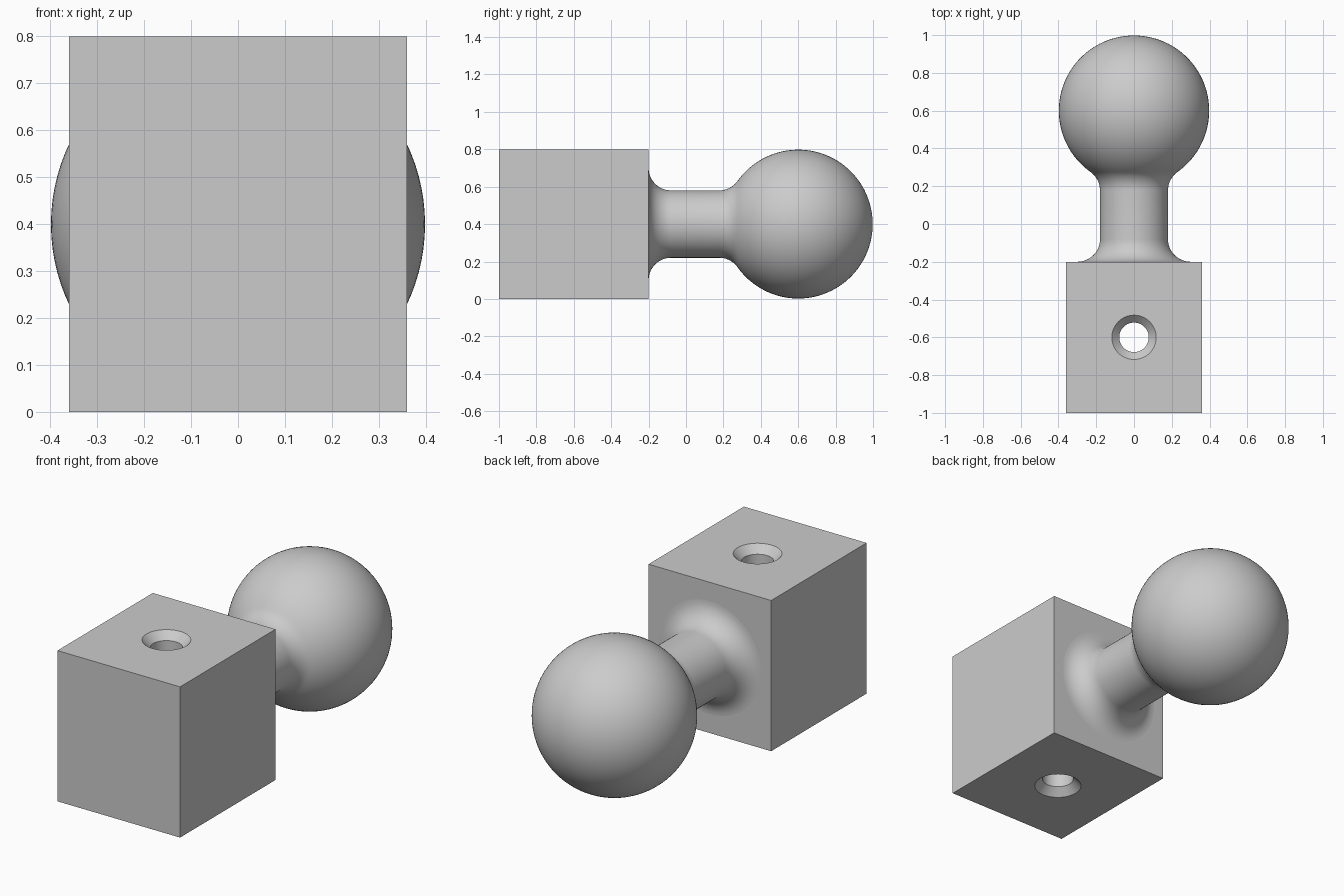
import bpy, bmesh
from math import sin, cos, pi, atan2, sqrt
from mathutils import Matrix, Vector

cube = bpy.data.objects.get("Cube")
if cube:
    bpy.data.objects.remove(cube, do_unlink=True)

grey = bpy.data.materials.new("plain grey")
grey.use_nodes = True
colour = (0.6, 0.6, 0.6, 1)
grey.diffuse_color = colour
grey.node_tree.nodes["Principled BSDF"].inputs["Base Color"].default_value = colour


def finish(name, bm):
    bmesh.ops.recalc_face_normals(bm, faces=bm.faces)
    mesh = bpy.data.meshes.new(name)
    bm.to_mesh(mesh)
    bm.free()
    mesh.materials.append(grey)
    obj = bpy.data.objects.new(name, mesh)
    bpy.context.collection.objects.link(obj)
    return obj


def smooth(obj):
    bpy.ops.object.select_all(action='DESELECT')
    obj.select_set(True)
    bpy.context.view_layer.objects.active = obj
    bpy.ops.object.shade_smooth_by_angle(angle=pi / 6)


def lathe(name, profile, steps, matrix):
    """Spin (radius, height) points about z, then place with the matrix."""
    bm = bmesh.new()
    verts = [bm.verts.new((r, 0, h)) for r, h in profile]
    edges = [bm.edges.new(pair) for pair in zip(verts, verts[1:])]
    bmesh.ops.spin(bm, geom=verts + edges, axis=(0, 0, 1), cent=(0, 0, 0),
                   angle=2 * pi, steps=steps)
    bmesh.ops.remove_doubles(bm, verts=bm.verts, dist=1e-5)
    bm.transform(matrix)
    return finish(name, bm)


def arc(r, h, radius, start, end, n):
    angles = [start + (end - start) * i / n for i in range(n + 1)]
    return [(r + radius * cos(a), h + radius * sin(a)) for a in angles]


HEIGHT, MID, BACK = 0.8, 0.4, -0.2
NECK, FILLET, BALL, BALL_Y = 0.18, 0.12, 0.398, 0.6

# Mounting block
bm = bmesh.new()
bmesh.ops.create_cube(bm, size=1, matrix=Matrix.Translation((0, -0.6, MID))
                      @ Matrix.Diagonal((0.72, 0.8, HEIGHT, 1)))
block = finish("mounting_block", bm)

# Through hole, countersunk at both ends
OUTER, HOLE, DEPTH, OVER = 0.117, 0.078, 0.04, 0.02
half = [(0, MID + OVER), (OUTER + OVER, MID + OVER),
        (HOLE, MID - DEPTH)]
profile = half + [(r, -h) for r, h in reversed(half)]
cutter = lathe("hole_cutter", profile, 64, Matrix.Translation((0, -0.6, MID)))
cutter.hide_render = True
cut = block.modifiers.new("hole", 'BOOLEAN')
cut.operation, cut.solver, cut.object = 'DIFFERENCE', 'EXACT', cutter
bpy.context.view_layer.objects.active = block
bpy.ops.object.modifier_apply(modifier=cut.name)
bpy.data.objects.remove(cutter, do_unlink=True)
smooth(block)

# Neck with a fillet at each end, running into the ball
reach = NECK + FILLET
blend_y = BALL_Y - sqrt((BALL + FILLET) ** 2 - reach ** 2)
tilt = atan2(blend_y - BALL_Y, reach)
profile = arc(reach, BACK + FILLET, FILLET, 1.5 * pi, pi, 12)
profile += arc(reach, blend_y, FILLET, pi, pi + tilt, 10)
profile += arc(0, BALL_Y, BALL, tilt, pi / 2, 48)[1:]
ball = lathe("neck_and_ball", profile, 96,
             Matrix.Translation((0, 0, MID)) @ Matrix.Rotation(-pi / 2, 4, 'X'))
smooth(ball)
